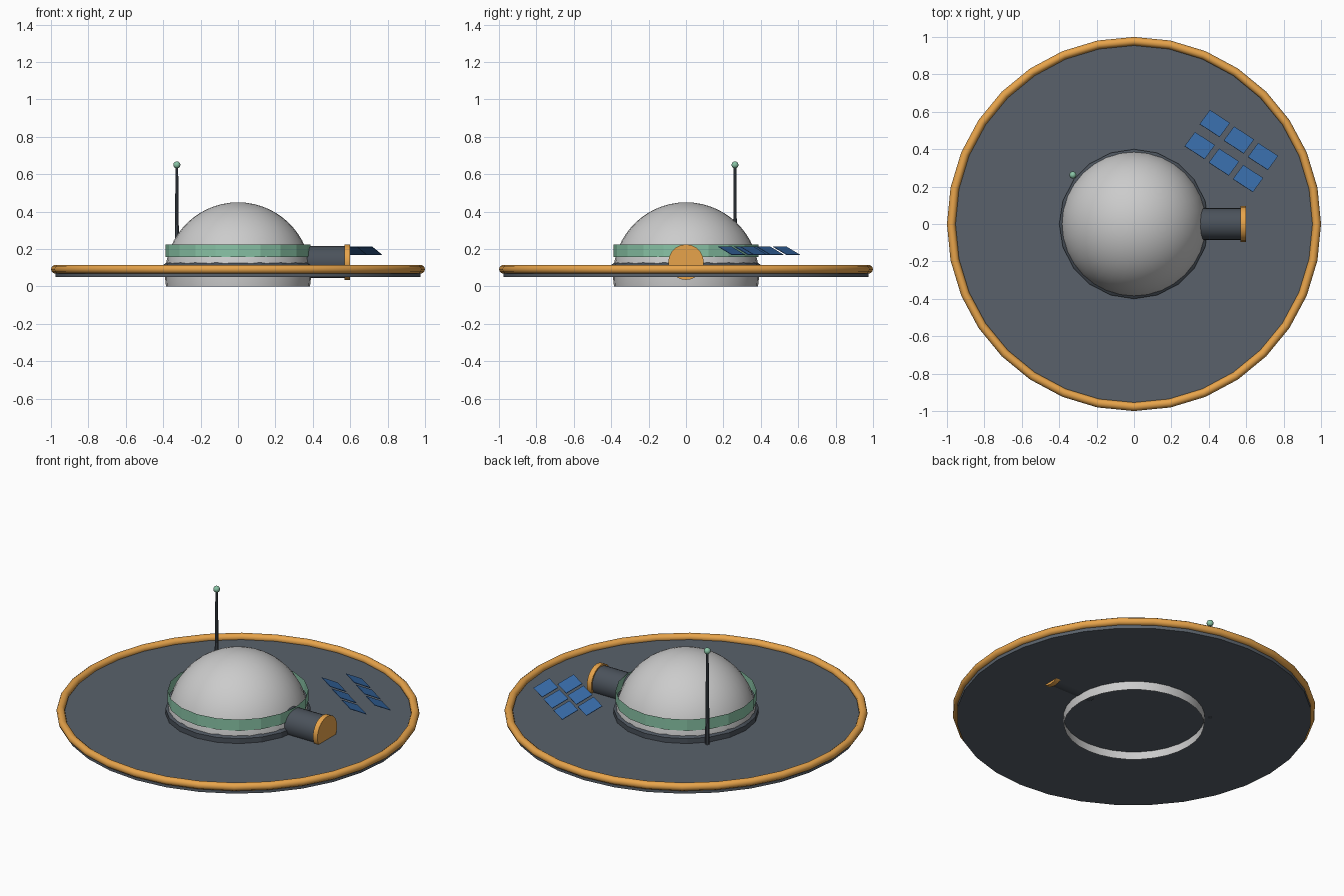
import bpy, bmesh, math
from mathutils import Vector, Matrix

if "Cube" in bpy.data.objects:
    bpy.data.objects.remove(bpy.data.objects["Cube"])


def material(name, rgb):
    m = bpy.data.materials.new(name)
    m.diffuse_color = (*rgb, 1)
    m.use_nodes = True
    m.node_tree.nodes["Principled BSDF"].inputs["Base Color"].default_value = m.diffuse_color
    return m


DARK = material("dark_metal", (0.07, 0.085, 0.105))
PLATE = material("plate_grey", (0.10, 0.12, 0.145))
ORANGE = material("orange_trim", (0.80, 0.37, 0.07))
GREEN = material("green_trim", (0.25, 0.55, 0.38))
BLUE = material("panel_blue", (0.04, 0.15, 0.40))


def finish(name, bm, mat=None, angle=35):
    me = bpy.data.meshes.new(name)
    bm.to_mesh(me)
    bm.free()
    ob = bpy.data.objects.new(name, me)
    bpy.context.collection.objects.link(ob)
    if mat:
        me.materials.append(mat)
    if angle:
        bpy.ops.object.select_all(action='DESELECT')
        ob.select_set(True)
        bpy.context.view_layer.objects.active = ob
        bpy.ops.object.shade_smooth_by_angle(angle=math.radians(angle))
    return ob


def lathe(name, profile, sides, mat=None, matrix=Matrix(), closed=False, angle=35):
    """Spin (radius, height) points, listed bottom to top on the outside, round z."""
    bm = bmesh.new()
    rings = []
    for r, z in profile:
        if r == 0:
            rings.append([bm.verts.new((0, 0, z))] * sides)
        else:
            rings.append([bm.verts.new((r * math.cos(2 * math.pi * i / sides),
                                        r * math.sin(2 * math.pi * i / sides), z))
                          for i in range(sides)])
    pairs = list(zip(rings, rings[1:]))
    if closed:
        pairs.append((rings[-1], rings[0]))
    for a, b in pairs:
        for i in range(sides):
            j = (i + 1) % sides
            bm.faces.new(list(dict.fromkeys((a[i], a[j], b[j], b[i]))))
    bm.transform(matrix)
    return finish(name, bm, mat, angle)


# Saucer plate and its orange rim
lathe("saucer_plate", [(0, 0.05), (0.977, 0.05), (0.977, 0.085), (0, 0.085)], 32, PLATE)
rim = [(0.977 + 0.023 * math.cos(a), 0.092 + 0.023 * math.sin(a))
       for a in (2 * math.pi * k / 10 for k in range(10))]
lathe("saucer_rim", rim, 32, ORANGE, closed=True, angle=60)

# Dome shell, open underneath, cut at ground level
start = math.asin(-0.06 / 0.39)
dome = [(0.39 * math.cos(t), 0.06 + 0.39 * math.sin(t))
        for t in (start + (math.pi / 2 - start) * k / 16 for k in range(16))]
lathe("dome", dome + [(0, 0.45)], 32)

# Dark collar and open green band round the dome
lathe("dome_collar", [(0.40, 0.08), (0.40, 0.115), (0.38, 0.13)], 20, DARK, angle=0)
lathe("dome_band", [(0.388, 0.157), (0.388, 0.225)], 20, GREEN, angle=0)

# Side thruster pointing along +x
along_x = Matrix.Translation((0, 0, 0.13)) @ Matrix.Rotation(math.pi / 2, 4, 'Y')
lathe("thruster", [(0, 0.30), (0.086, 0.30), (0.086, 0.58), (0, 0.58)], 20, DARK, along_x)
lathe("thruster_cap", [(0, 0.57), (0.095, 0.57), (0.095, 0.60), (0, 0.60)], 20, ORANGE, along_x)

# Antenna
at = Matrix.Translation((-0.327, 0.262, 0))
lathe("antenna_rod", [(0, 0.048), (0.013, 0.048), (0.007, 0.645), (0, 0.645)], 10, DARK, at)
ball = [(0.019 * math.sin(math.pi * k / 8), 0.65 - 0.019 * math.cos(math.pi * k / 8))
        for k in range(1, 8)]
lathe("antenna_tip", [(0, 0.631)] + ball + [(0, 0.669)], 14, GREEN, at)

# Two rows of three tilted solar panels
corner = Vector((0.406, 0.61, 0.17))
u, v = Vector((0.107, -0.07, 0)), Vector((-0.055, -0.075, 0.045))
step, row_step = Vector((0.129, -0.088, 0)), Vector((-0.08, -0.118, 0))
thick = u.cross(v).normalized() * 0.003
if thick.z > 0:
    thick = -thick
for row in range(2):
    for col in range(3):
        o = corner + step * col + row_step * row
        bm = bmesh.new()
        top = [bm.verts.new(p) for p in (o, o + u, o + u + v, o + v)]
        face = bm.faces.new(top)
        new = bmesh.ops.extrude_face_region(bm, geom=[face], use_keep_orig=True)["geom"]
        bmesh.ops.translate(bm, vec=thick,
                            verts=[g for g in new if isinstance(g, bmesh.types.BMVert)])
        bmesh.ops.recalc_face_normals(bm, faces=bm.faces)
        finish(f"solar_panel_{row + 1}_{col + 1}", bm, BLUE, 0)
